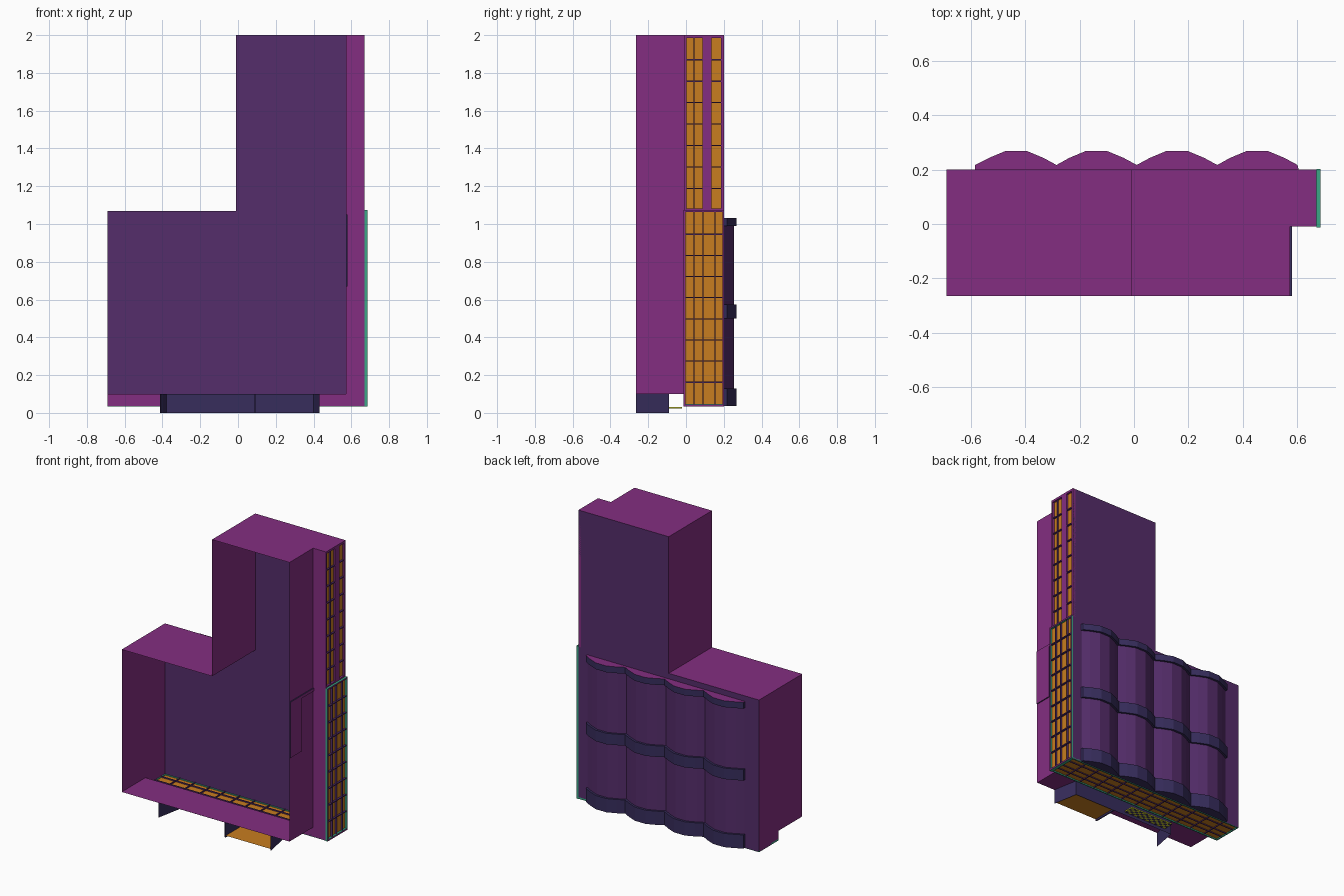
import bpy, bmesh

if "Cube" in bpy.data.objects:
    bpy.data.objects.remove(bpy.data.objects["Cube"])

def material(name, rgb):
    m = bpy.data.materials.new(name)
    m.diffuse_color = (*rgb, 1)
    m.use_nodes = True
    m.node_tree.nodes["Principled BSDF"].inputs["Base Color"].default_value = m.diffuse_color
    return m

MAGENTA = material("magenta", (0.23, 0.027, 0.22))
VIOLET = material("violet", (0.09, 0.026, 0.145))
NAVY = material("navy", (0.038, 0.026, 0.107))
ORANGE = material("orange", (0.58, 0.205, 0.014))
TEAL = material("teal", (0.045, 0.38, 0.24))
YELLOW = material("yellow", (0.6, 0.6, 0.03))

def mesh_object(name, polys, mats, rule=None):
    """Object from polygons; rule(polygon) picks the material slot."""
    verts, faces = [], []
    for p in polys:
        faces.append(range(len(verts), len(verts) + len(p)))
        verts += p
    me = bpy.data.meshes.new(name)
    me.from_pydata(verts, [], [list(f) for f in faces])
    bm = bmesh.new()
    bm.from_mesh(me)
    bmesh.ops.remove_doubles(bm, verts=bm.verts, dist=1e-5)
    bm.to_mesh(me)
    bm.free()
    for m in mats:
        me.materials.append(m)
    if rule:
        for f in me.polygons:
            f.material_index = rule(f)
    ob = bpy.data.objects.new(name, me)
    bpy.context.collection.objects.link(ob)
    return ob

def box(a, b):
    (x0, y0, z0), (x1, y1, z1) = a, b
    return [[(x0, y0, z0), (x0, y1, z0), (x1, y1, z0), (x1, y0, z0)],
            [(x0, y0, z1), (x1, y0, z1), (x1, y1, z1), (x0, y1, z1)],
            [(x0, y0, z0), (x1, y0, z0), (x1, y0, z1), (x0, y0, z1)],
            [(x0, y1, z0), (x0, y1, z1), (x1, y1, z1), (x1, y1, z0)],
            [(x0, y0, z0), (x0, y0, z1), (x0, y1, z1), (x0, y1, z0)],
            [(x1, y0, z0), (x1, y1, z0), (x1, y1, z1), (x1, y0, z1)]]

def sweep_y(outline, y0, y1, skip=()):
    n = len(outline)
    out = []
    for i in range(n):
        if i in skip:
            continue
        (ax, az), (bx, bz) = outline[i], outline[(i + 1) % n]
        out.append([(ax, y1, az), (bx, y1, bz), (bx, y0, bz), (ax, y0, az)])
    return out

def prism_z(pts, z0, z1):
    n = len(pts)
    out = [[(x, y, z1) for x, y in pts], [(x, y, z0) for x, y in reversed(pts)]]
    for i in range(n):
        (ax, ay), (bx, by) = pts[i], pts[(i + 1) % n]
        out.append([(ax, ay, z0), (bx, by, z0), (bx, by, z1), (ax, ay, z1)])
    return out

# L-shaped shell, open at the front
YF, YM, YB = -0.265, -0.01, 0.20
XL, XT, XI, XR = -0.69, -0.01, 0.573, 0.67
front = [(XL, .1), (XI, .1), (XI, 2), (XT, 2), (XT, 1.07), (XL, 1.07)]
rear = [(XL, .037), (XR, .037), (XR, 2), (XT, 2), (XT, 1.07), (XL, 1.07)]
mesh_object("front_shell", sweep_y(front, YF, YM), [MAGENTA])
mesh_object("rear_shell", sweep_y(rear, YM, YB, skip=(0, 1)), [MAGENTA])
mesh_object("shell_steps", [
    [(XI, YM, .037), (XR, YM, .037), (XR, YM, 2), (XI, YM, 2)],
    [(XL, YM, .037), (XI, YM, .037), (XI, YM, .1), (XL, YM, .1)]], [MAGENTA])
mesh_object("back_wall", [[(x, YB, z) for x, z in reversed(rear)]], [VIOLET])

# Thin inverted-L plate on the right wall
mesh_object("side_plate",
            box((XI, YF, .67), (.58, -.14, 1.03)) + box((XI, YF, 1.03), (.58, YM, 1.05)),
            [MAGENTA, NAVY], lambda f: 0 if f.normal.x > .5 else 1)

# Bottom lattice panel
ys = (.042, .09, .153)
mesh_object("bottom_panel", [[(XL, YM, .042), (XL, YB, .042), (XR, YB, .042), (XR, YM, .042)]], [ORANGE])
bars = []
for y in ys:
    bars += box((XL, y - .003, .036), (XR, y + .003, .05))
for i in range(1, 12):
    x = XL + i * (XR - XL) / 12
    bars += box((x - .003, YM, .036), (x + .003, YB, .05))
mesh_object("bottom_bars", bars, [VIOLET])
rim = []
for y in (YM, YB - .008):
    rim += box((XL, y, .034), (XR, y + .008, .046))
for x in (XL, XR - .008):
    rim += box((x, YM, .034), (x + .008, YB, .046))
mesh_object("bottom_rim", rim, [TEAL])

# Lower right lattice panel with a raised rim
mesh_object("lower_side_panel", [[(XR, YM, .037), (XR, YB, .037), (XR, YB, 1.07), (XR, YM, 1.07)]], [ORANGE])
bars = []
for y in ys:
    bars += box((.667, y - .002, .037), (.683, y + .002, 1.07))
for i in range(1, 9):
    z = .05 + i * .112
    bars += box((.667, YM, z - .003), (.683, YB, z + .003))
mesh_object("lower_side_bars", bars, [VIOLET])
rim = box((XR, YM, .034), (.685, YB, .045)) + box((XR, YM, 1.063), (.685, YB, 1.073))
for y in (YM - .003, YB - .008):
    rim += box((XR, y, .034), (.685, y + .01, 1.073))
mesh_object("lower_side_rim", rim, [TEAL, MAGENTA], lambda f: 1 if f.normal.x > .5 else 0)

# Upper right panel, recessed in a magenta frame
mesh_object("upper_side_panel", [[(.656, YM, 1.07), (.656, YB, 1.07), (.656, YB, 2), (.656, YM, 2)]], [ORANGE])
frame = []
for y0, y1 in ((YM, .002), (.088, .135), (.186, YB)):
    frame += box((.65, y0, 1.07), (XR, y1, 2))
for z0, z1 in ((1.07, 1.082), (1.985, 2)):
    frame += box((.65, YM, z0), (XR, YB, z1))
mesh_object("upper_side_frame", frame, [MAGENTA])
bars = box((.655, .04, 1.08), (.668, .044, 1.99))
for i in range(1, 8):
    z = 1.075 + i * .1135
    bars += box((.655, YM + .001, z - .003), (.668, YB - .001, z + .003))
mesh_object("upper_side_bars", bars, [VIOLET])

# Scalloped back: four faceted columns held by three bands
def scallops(shift, edge=0):
    pts = [(.605 + edge, .201)]
    for c in (.453, .158, -.138, -.433):
        for dx, y in ((.148, .217), (.1, .243), (.04, .268), (-.04, .268), (-.1, .243)):
            pts.append((c + dx + (edge if c > .4 and dx > .14 else 0), max(y + shift, .2015)))
    pts += [(-.585 - edge, .217 + shift), (-.585 - edge, .201)]
    return pts

mesh_object("back_columns", prism_z(scallops(-.015, -.004), .05, 1.0), [VIOLET])
for label, z0, z1 in (("lower", .037, .13), ("middle", .5, .575), ("upper", .99, 1.033)):
    mesh_object(label + "_back_band", prism_z(scallops(0), z0, z1), [NAVY, MAGENTA],
                lambda f: 1 if f.normal.z > .5 and f.center.z > 1 else 0)

# Base skirt, open at the front, with a tray on the right
path = [(-.412, YF), (-.378, -.09), (.40, -.09), (.432, YF)]
skirt = [[(ax, ay, 0), (ax, ay, .1), (bx, by, .1), (bx, by, 0)]
         for (ax, ay), (bx, by) in zip(path, path[1:])]
skirt += box((.085, YF, .0), (.093, -.09, .1))
mesh_object("base_skirt", skirt, [NAVY])
mesh_object("tray_floor", [[(.093, YF, .012), (.093, -.09, .012), (.40, -.09, .012), (.43, YF, .012)]], [ORANGE])

# Speckled plate behind the skirt
tiles = []
for i in range(14):
    for j in range(4):
        x, y = -.33 + i * .0236, -.09 + j * .0175
        tiles += box((x, y, .022), (x + .0236, y + .0175, .03))
mesh_object("speckled_plate", tiles, [YELLOW, NAVY],
            lambda f: (int((f.center.x + .33) / .0236) + int((f.center.y + .09) / .0175)) % 2
            if abs(f.normal.z) > .5 else 0)
